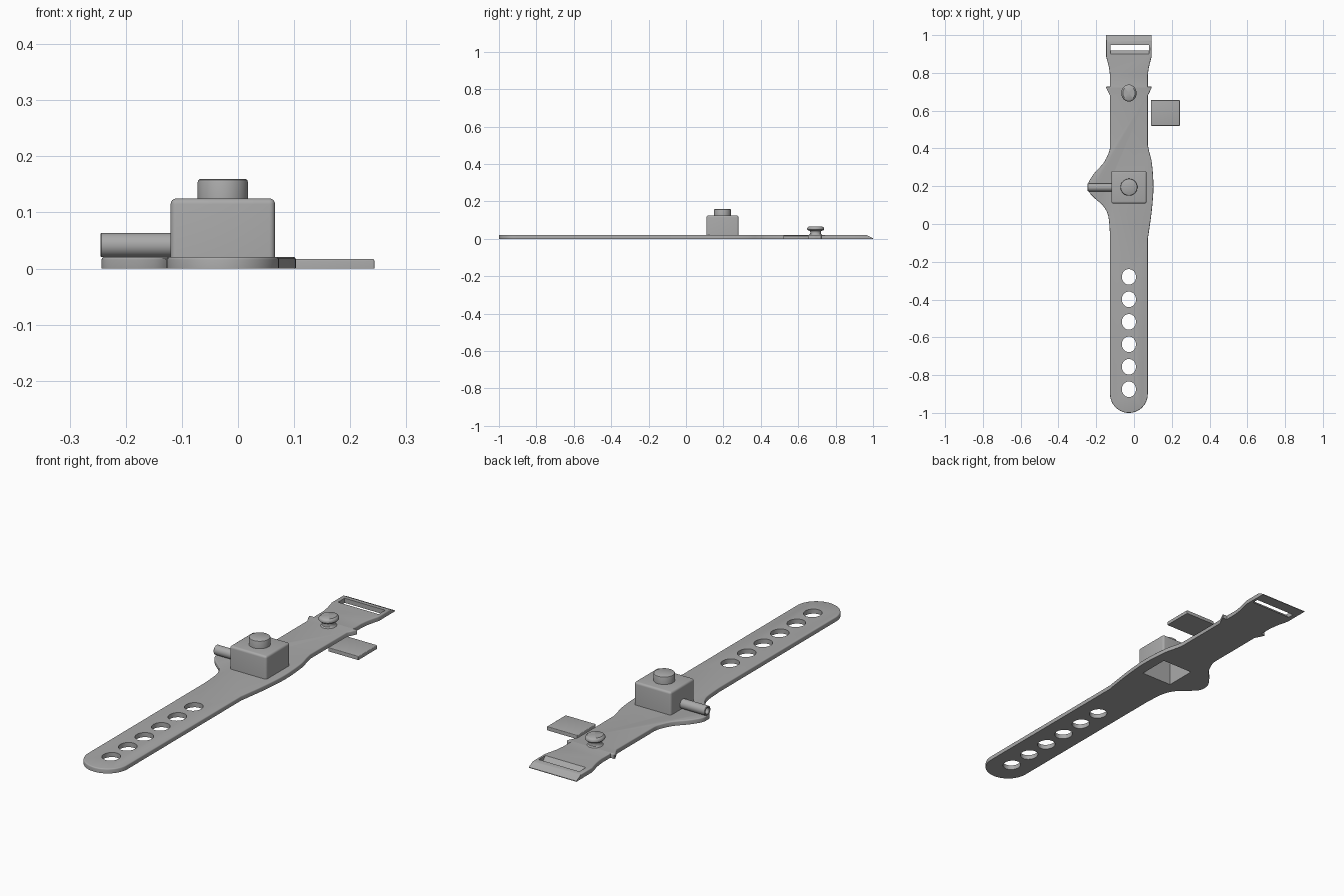
import bpy, bmesh, math
from mathutils import Vector, Matrix

cube = bpy.data.objects.get("Cube")
if cube:
    bpy.data.objects.remove(cube, do_unlink=True)

grey = bpy.data.materials.new("soft grey")
grey.use_nodes = True
grey.diffuse_color = (0.4, 0.4, 0.4, 1)
grey.node_tree.nodes["Principled BSDF"].inputs["Base Color"].default_value = grey.diffuse_color

MID = -0.027      # strap centre line in x
HALF = 0.1        # half strap width
TOP = 0.021       # strap thickness
BOX_Y = 0.195


def finish(name, bm):
    bmesh.ops.recalc_face_normals(bm, faces=bm.faces)
    mesh = bpy.data.meshes.new(name)
    bm.to_mesh(mesh)
    bm.free()
    mesh.materials.append(grey)
    ob = bpy.data.objects.new(name, mesh)
    bpy.context.collection.objects.link(ob)
    return ob


def slab(name, points, depth, rim=0.0):
    """Extrude a flat loop of points by a vector, optionally rounding the far rim."""
    bm = bmesh.new()
    face = bm.faces.new([bm.verts.new(p) for p in points])
    out = bmesh.ops.extrude_face_region(bm, geom=[face], use_keep_orig=True)["geom"]
    bmesh.ops.translate(bm, verts=[v for v in out if isinstance(v, bmesh.types.BMVert)], vec=depth)
    if rim:
        edges = [e for e in out if isinstance(e, bmesh.types.BMEdge)]
        bmesh.ops.bevel(bm, geom=edges, offset=rim, segments=3, profile=0.5, affect='EDGES')
    return finish(name, bm)


def block(name, x, y, z, rim=0.0):
    """Box from ranges; rounds every edge except the bottom ones."""
    bm = bmesh.new()
    size = Vector((x[1] - x[0], y[1] - y[0], z[1] - z[0]))
    centre = Vector((sum(x), sum(y), sum(z))) / 2
    bmesh.ops.create_cube(bm, size=1, matrix=Matrix.Translation(centre) @ Matrix.Diagonal(size.to_4d()))
    if rim:
        edges = [e for e in bm.edges if max(v.co.z for v in e.verts) > centre.z]
        bmesh.ops.bevel(bm, geom=edges, offset=rim, segments=4, profile=0.5, affect='EDGES')
    return finish(name, bm)


def lathe(name, profile, place, sides=40):
    """Turn (radius, height) points round z, then place with a matrix."""
    bm = bmesh.new()
    verts = [bm.verts.new((r, 0, h)) for r, h in profile]
    edges = [bm.edges.new(pair) for pair in zip(verts, verts[1:])]
    bmesh.ops.spin(bm, geom=verts + edges, cent=(0, 0, 0), axis=(0, 0, 1),
                   angle=math.tau, steps=sides, use_duplicate=False)
    bmesh.ops.remove_doubles(bm, verts=bm.verts, dist=0.00001)
    bmesh.ops.transform(bm, matrix=place, verts=bm.verts)
    return finish(name, bm)


def cut(target, cutter):
    mod = target.modifiers.new("cut", 'BOOLEAN')
    mod.operation, mod.solver, mod.object = 'DIFFERENCE', 'EXACT', cutter
    bpy.context.view_layer.objects.active = target
    bpy.ops.object.modifier_apply(modifier=mod.name)
    bpy.data.objects.remove(cutter, do_unlink=True)


def flow(points, steps=5):
    """Smooth curve through points."""
    pts = [Vector(p) for p in points]
    pts = [pts[0]] + pts + [pts[-1]]
    out = []
    for a, b, c, d in zip(pts, pts[1:], pts[2:], pts[3:]):
        for i in range(steps):
            t = i / steps
            out.append(0.5 * (2 * b + (c - a) * t + (2 * a - 5 * b + 4 * c - d) * t * t
                              + (3 * b - a - 3 * c + d) * t ** 3))
    return out + [pts[-1]]


# Strap outline: rounded tip, side swells, small tabs and flared buckle end
def upper(side):
    edge = MID + side * HALF
    tab = [Vector((edge, 0.68)), Vector((edge + side * 0.008, 0.695)),
           Vector((edge + side * 0.021, 0.722)), Vector((edge + side * 0.019, 0.727)),
           Vector((edge, 0.727))]
    flare = flow([(edge, 0.785), (edge + side * 0.006, 0.83), (edge + side * 0.02, 0.885)], 4)
    return tab + flare + [Vector((edge + side * 0.02, 1.0))]


right_swell = flow([(0.073, -0.08), (0.079, -0.04), (0.094, 0.07), (0.103, 0.195),
                    (0.095, 0.32), (0.08, 0.385), (0.073, 0.42)])
left_swell = flow([(-0.127, -0.06), (-0.136, 0.04), (-0.163, 0.095), (-0.21, 0.138), (-0.238, 0.17),
                   (-0.243, 0.2), (-0.236, 0.23), (-0.205, 0.275), (-0.16, 0.325),
                   (-0.133, 0.38), (-0.127, 0.41)])
tip = [Vector((MID + HALF * math.cos(a), -0.9 + HALF * math.sin(a)))
       for a in (math.pi * (1 + i / 28) for i in range(29))]
outline = tip + right_swell + upper(1) + upper(-1)[::-1] + left_swell[::-1]
strap = slab("strap", [p.to_3d() for p in outline], (0, 0, TOP), 0.005)

# Adjustment holes, slightly oval
for i in range(6):
    cut(strap, lathe("hole_cutter", [(0, -0.02), (0.0375, -0.02), (0.0375, 0.05), (0, 0.05)],
                     Matrix.Translation((MID, -0.28 - 0.119 * i, 0)) @ Matrix.Diagonal((1, 1.1, 1, 1))))

# Buckle slot with a sloped inner wall, and the tapered end
slot = [(0.874, 0.05), (0.947, 0.05), (0.947, -0.02), (0.935, -0.02)]
cut(strap, slab("slot_cutter", [(-0.125, y, z) for y, z in slot], (0.205, 0, 0)))
taper = [(0.945, 0.0313), (1.02, -0.0073), (1.02, 0.0313)]
cut(strap, slab("taper_cutter", [(-0.3, y, z) for y, z in taper], (0.6, 0, 0)))

# Hollow housing, open through the underside of the strap
housing = block("housing", (-0.12, 0.066), (BOX_Y - 0.086, BOX_Y + 0.086), (0.012, 0.125), 0.01)
for part in (strap, housing):
    cut(part, block("cavity_cutter", (-0.105, 0.051), (BOX_Y - 0.072, BOX_Y + 0.072), (-0.05, 0.112)))

# Push button on the housing
button = lathe("button", [(0, 0.12), (0.045, 0.12), (0.045, 0.154), (0.0435, 0.158), (0.04, 0.16), (0, 0.16)],
               Matrix.Translation((MID, BOX_Y, 0)))

# Side tube with an open bore
tube = lathe("side_tube", [(0, 0.02), (0.014, 0.02), (0.014, 0.132), (0.0155, 0.134), (0.02, 0.134),
                           (0.0215, 0.1325), (0.0215, 0), (0, 0)],
             Matrix.Translation((-0.111, BOX_Y - 0.001, 0.042)) @ Matrix.Rotation(-math.pi / 2, 4, 'Y'))

# Fastening stud with a flared foot and domed cap
stud = lathe("stud", [(0, 0.015), (0.036, 0.015), (0.036, 0.021), (0.03, 0.026), (0.028, 0.034), (0.03, 0.042),
                      (0.041, 0.046), (0.045, 0.05), (0.045, 0.057), (0.042, 0.062), (0.036, 0.066), (0, 0.066)],
             Matrix.Translation((MID, 0.693, 0)) @ Matrix.Diagonal((0.9, 1, 1, 1)))

# Loose cover plate beside the strap
plate = block("cover_plate", (0.09, 0.243), (0.52, 0.656), (0, 0.017), 0.003)

# Smooth shading with crisp edges
bpy.ops.object.select_all(action='DESELECT')
for ob in (strap, housing, button, tube, stud, plate):
    ob.select_set(True)
bpy.context.view_layer.objects.active = strap
bpy.ops.object.shade_smooth_by_angle(angle=math.radians(35))
